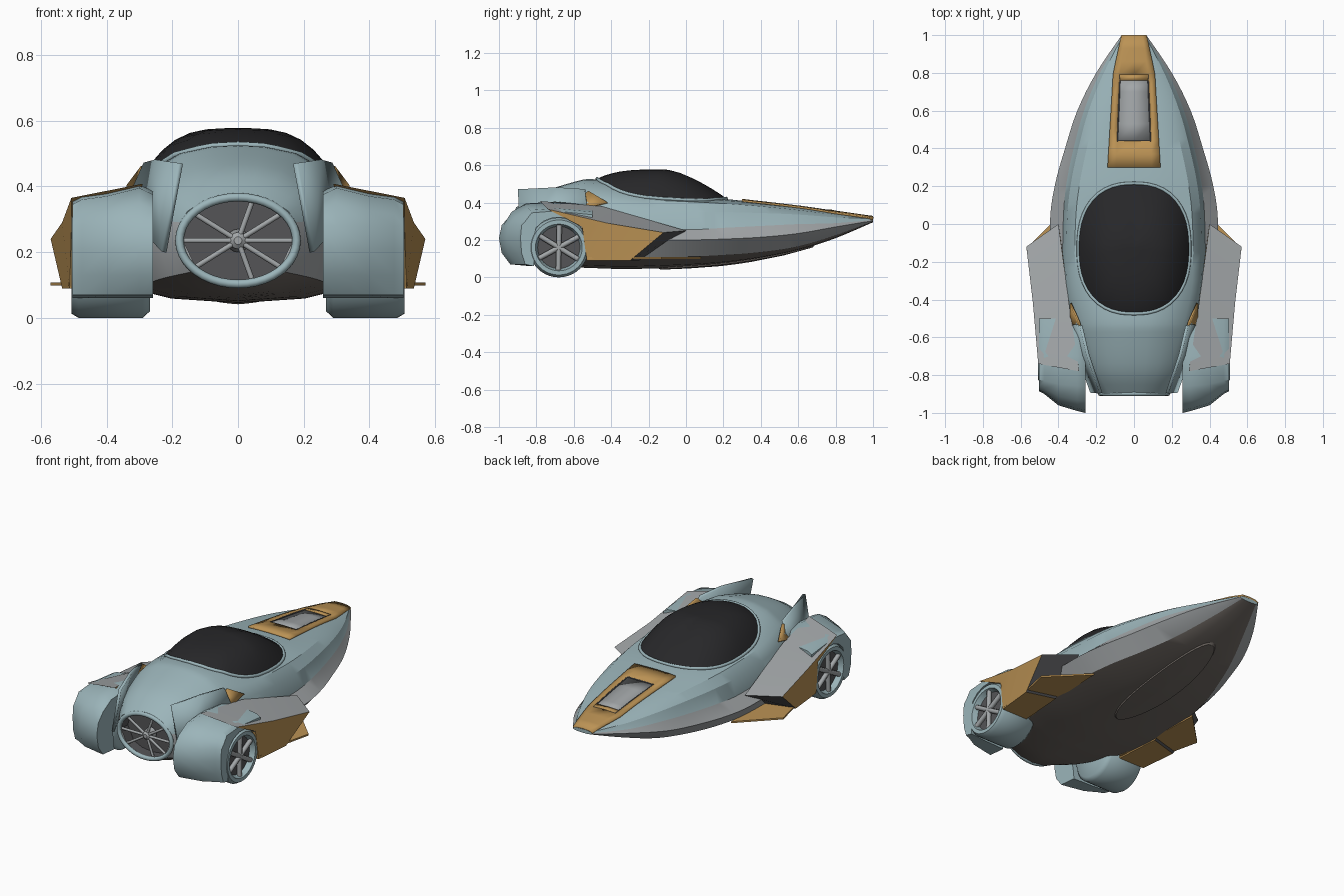
import bpy, bmesh, math
from mathutils import Vector
from mathutils.bvhtree import BVHTree

if "Cube" in bpy.data.objects:
    bpy.data.objects.remove(bpy.data.objects["Cube"])

def material(name, r, g, b):
    m = bpy.data.materials.new(name)
    m.diffuse_color = (r, g, b, 1)
    m.use_nodes = True
    m.node_tree.nodes["Principled BSDF"].inputs["Base Color"].default_value = m.diffuse_color
    return m

TEAL = material("teal_paint", .33, .46, .49)
ORANGE = material("orange_paint", .50, .29, .09)
GLASS = material("dark_glass", .02, .02, .022)
GREY = material("pale_grey", .36, .38, .39)
BROWN = material("underside_brown", .16, .14, .125)
DARK = material("dark_grey", .09, .09, .095)

def finish(name, bm, mats, angle=35, mirror=False, bevel=0, thick=0):
    bmesh.ops.recalc_face_normals(bm, faces=bm.faces)
    me = bpy.data.meshes.new(name)
    bm.to_mesh(me)
    for m in mats:
        me.materials.append(m)
    me.shade_smooth()
    me.set_sharp_from_angle(angle=math.radians(angle))
    ob = bpy.data.objects.new(name, me)
    bpy.context.collection.objects.link(ob)
    if thick:
        mod = ob.modifiers.new("Solidify", 'SOLIDIFY')
        mod.thickness, mod.offset = thick, 0
    if bevel:
        mod = ob.modifiers.new("Bevel", 'BEVEL')
        mod.width, mod.segments, mod.limit_method = bevel, 3, 'ANGLE'
    if mirror:
        ob.modifiers.new("Mirror", 'MIRROR')
    return ob

def loft(rings, mat_of=lambda i, j: 0, caps=(0, 0)):
    """Skin closed rings of points; caps give the end material or None."""
    bm = bmesh.new()
    vs = [[bm.verts.new(p) for p in r] for r in rings]
    n = len(vs[0])
    for i in range(len(vs) - 1):
        for j in range(n):
            k = (j + 1) % n
            bm.faces.new((vs[i][j], vs[i][k], vs[i+1][k], vs[i+1][j])).material_index = mat_of(i, j)
    for ring, cap in ((vs[0], caps[0]), (vs[-1], caps[1])):
        if cap is not None:
            bm.faces.new(ring).material_index = cap
    return bm

def tubes(name, paths, radius, mat, cyclic=False):
    cu = bpy.data.curves.new(name, 'CURVE')
    cu.dimensions, cu.bevel_depth, cu.bevel_resolution = '3D', radius, 2
    cu.use_fill_caps = True
    for pts in paths:
        s = cu.splines.new('POLY')
        s.points.add(len(pts) - 1)
        for p, q in zip(s.points, pts):
            p.co = (*q, 1)
        s.use_cyclic_u = cyclic
    cu.materials.append(mat)
    ob = bpy.data.objects.new(name, cu)
    bpy.context.collection.objects.link(ob)

# Hull: y, keel z, then width/height of chine, widest line, shoulder, deck edge, then top z
SECTIONS = [
    (1.0, .295, .05, .298, .065, .303, .06, .308, .05, .314, .318),
    (.8, .21, .13, .225, .20, .27, .18, .29, .13, .335, .347),
    (.6, .145, .21, .165, .30, .235, .265, .285, .20, .36, .375),
    (.4, .10, .28, .135, .365, .215, .32, .275, .25, .38, .398),
    (.2, .07, .34, .12, .42, .205, .36, .265, .29, .395, .42),
    (0, .055, .37, .11, .445, .20, .375, .255, .31, .405, .43),
    (-.3, .045, .37, .10, .43, .20, .375, .27, .31, .42, .50),
    (-.5, .05, .33, .10, .37, .20, .345, .30, .27, .445, .525),
    (-.6, .055, .29, .10, .32, .20, .31, .33, .24, .44, .51),
    (-.78, .07, .23, .12, .26, .21, .25, .30, .19, .40, .45),
    (-.9, .10, .14, .14, .185, .235, .17, .29, .13, .34, .37)]

def catmull(a, b, c, d, t):
    return .5 * (2*b + (c - a)*t + (2*a - 5*b + 4*c - d)*t*t + (3*b - a - 3*c + d)*t**3)

def hull_ring(s):
    y, zb, wl, zl, wm, zm, ws, zs, wd, zd, zt = s
    half = [(0, zb), (.55*wl, zb + .25*(zl - zb)), (wl, zl), (wm, zm), (ws, zs),
            ((ws + wd)/2 + .012*wd/.3, (zs + zd)/2 + .02*wd/.3), (wd, zd), (.65*wd, zd + .7*(zt - zd)),
            (.3*wd, zd + .95*(zt - zd)), (0, zt)]
    return [(x, y, z) for x, z in half] + [(-x, y, z) for x, z in half[-2:0:-1]]

rings = []
last = len(SECTIONS) - 1
for i in range(last):
    four = [SECTIONS[min(max(i + k, 0), last)] for k in (-1, 0, 1, 2)]
    for t in (0, .25, .5, .75):
        rings.append(hull_ring([catmull(*v, t) for v in zip(*four)]))
rings.append(hull_ring(SECTIONS[-1]))
for y in (-.895, -.83):     # recessed exhaust opening
    rings.append([(x*.9, y, .235 + (z - .235)*.9) for x, _, z in rings[40]])

def hull_mat(i, j):
    k = min(j, 17 - j)
    return 3 if i > 40 else (1 if k < 2 else 2 if k < 4 else 0)

bm = loft(rings, hull_mat, (0, 3))
tree = BVHTree.FromBMesh(bm)
finish("hull", bm, [TEAL, BROWN, GREY, DARK], 28)

def surface(x, y, up=True):
    y = min(y, .995)
    hit = tree.ray_cast(Vector((x, y, 2 if up else -1)), Vector((0, 0, -1 if up else 1)))[0]
    return hit.z if hit else .31

# Canopy: superellipse dome sitting on the hull
def canopy_xy(a, r=1):
    c, s = math.cos(a), math.sin(a)
    k = (abs(c)**2.4 + abs(s)**2.4)**(-1/2.4)
    return .295*r*k*c, -.13 + .345*r*k*s

canopy_rings, rim = [], []
for r in (1, .95, .88, .78, .65, .5, .33, .15, .03):
    ring = []
    for n in range(48):
        a = n*math.tau/48
        ex, ey = canopy_xy(a)
        edge = surface(ex, ey) + .004
        x, y = canopy_xy(a, r)
        z = edge + (.577 - edge)*(1 - r**(3.4 - 1.8*max(0, math.sin(a))))
        ring.append((x, y, max(z, surface(x, y) + .004)))
        if r == 1:
            rim.append((ex, ey, edge))
    canopy_rings.append(ring)
finish("canopy", loft(canopy_rings, caps=(None, 0)), [GLASS], 60)
tubes("canopy_rim", [rim], .009, TEAL, True)

# Nose strip with a framed window, draped over the deck
def strip_w(y):
    return .14 - .06*(y - .3) if y < .8 else .11 - .225*(y - .8)

def draped(name, ys, cols, lift, mat, skip=lambda i, j: False, thick=.012):
    bm = bmesh.new()
    g = [[bm.verts.new((c*strip_w(y), y, surface(c*strip_w(y), y) + lift)) for c in cols] for y in ys]
    for i in range(len(ys) - 1):
        for j in range(len(cols) - 1):
            if not skip(i, j):
                bm.faces.new((g[i][j], g[i][j+1], g[i+1][j+1], g[i+1][j]))
    finish(name, bm, [mat], thick=thick)

draped("nose_strip", [.3, .37, .44, .53, .62, .70, .79, .86, .93, 1], (-1, -.67, 0, .67, 1), .004,
       ORANGE, lambda i, j: 2 <= i < 6 and j in (1, 2))
draped("nose_window", [.44, .53, .62, .70, .76], (-.67, 0, .67), .002, GREY, thick=.004)
draped("nose_window_lip", [.76, .79], (-.67, 0, .67), .006, ORANGE)
frame = [(c*strip_w(y), y, surface(c*strip_w(y), y) + .008)
         for c, y in ((-.67, .44), (.67, .44), (.67, .62), (.67, .79), (-.67, .79), (-.67, .62))]
tubes("nose_window_frame", [frame], .004, DARK, True)

# Long oval belly plate
plate = [(.11*math.cos(a), .27 + .42*math.sin(a)) for a in [n*math.tau/32 for n in range(32)]]
bm = loft([[(x*k, .27 + (y - .27)*k, surface(x*k, .27 + (y - .27)*k, False) - d) for x, y in plate]
           for k, d in ((1, -.003), (.97, .008), (.6, .008), (.2, .008), (.02, .008))], caps=(None, 0))
finish("belly_plate", bm, [BROWN])

# Exhaust: oval ring, spokes and hub
oval = lambda a, k=1: (.178*k*math.cos(a), .235 + .132*k*math.sin(a))
tubes("exhaust_ring", [[(oval(n*math.tau/40)[0], -.898, oval(n*math.tau/40)[1]) for n in range(40)]],
      .013, TEAL, True)
spokes = [[(0, -.885, .235), (oval(a)[0], -.885, oval(a)[1])]
          for a in [math.radians(d) for d in (0, 40, 75, 140, 180, 220, 285, 320)]]
tubes("exhaust_spokes", spokes, .008, GREY)
hub = [[(k*math.cos(n*math.tau/16), y, .235 + k*math.sin(n*math.tau/16)) for n in range(16)]
       for k, y in ((.035, -.84), (.025, -.89), (.012, -.90))]
finish("exhaust_hub", loft(hub), [GREY])

# Rear wheels: turned profile (x, radius) with six spokes
WY, WZ = -.68, .16
prof = [(.268, .02), (.268, .14), (.29, .16), (.485, .16), (.507, .147), (.507, .125), (.475, .113), (.475, .01)]
wheel = [[(x, WY + r*math.cos(n*math.tau/40), WZ + r*math.sin(n*math.tau/40)) for n in range(40)] for x, r in prof]
finish("rear_wheels", loft(wheel, lambda i, j: 1 if i == 6 else 0, (0, 1)), [TEAL, DARK], 50, mirror=True)
paths = [[(s*.488, WY, WZ), (s*.488, WY + .12*math.cos(n*math.tau/6 + .5), WZ + .12*math.sin(n*math.tau/6 + .5))]
         for s in (-1, 1) for n in range(6)]
tubes("wheel_spokes", paths, .014, GREY)

# Wheel pods: arched side profile swept outward, raked at the back
pod = [(-.5, .30), (-.5, .385), (-.7, .405), (-.86, .395), (-.94, .35), (-.985, .28), (-1, .21),
       (-.985, .13), (-.94, .07), (-.83, .06)]
pod += [(WY + .163*math.cos(math.radians(a)), WZ + .163*math.sin(math.radians(a))) for a in range(200, 30, -20)]
pod_rings = []
for x, rake, drop in ((.258, 0, .02), (.30, .01, 0), (.40, .04, .025), (.475, .1, .035), (.503, .115, .05)):
    pod_rings.append([(x, y + rake*min(1, max(0, (-.8 - y)/.2)), z - (drop if z > .34 else 0)) for y, z in pod])
finish("wheel_pods", loft(pod_rings), [TEAL], 40, mirror=True)

# Side scoops: top skin, outer wall, floor and dark intake mouth
scoop = [[(.40, 0, .25), (.57, -.12, .24), (.535, -.30, .09), (.36, -.25, .09)],
         [(.34, -.45, .38), (.535, -.42, .29), (.512, -.53, .09), (.34, -.53, .09)],
         [(.29, -.78, .408), (.507, -.74, .365), (.507, -.555, .27), (.32, -.56, .27)]]
finish("side_scoops", loft(scoop, lambda i, j: (0, 1, 1, 1)[j], (2, 1)), [GREY, ORANGE, DARK], 25, mirror=True)

# Flat blades under the scoops
blade = [(.36, .08), (.57, -.13), (.53, -.30), (.515, -.52), (.33, -.52)]
finish("side_blades", loft([[(x, y, z) for x, y in blade] for z in (.098, .108)]), [ORANGE], mirror=True)

# Tail fins beside the exhaust
fin = [(.175, -.895, .47), (.245, -.69, .48), (.28, -.54, .47), (.325, -.53, .37), (.29, -.70, .27), (.225, -.89, .20)]
bm = bmesh.new()
bm.faces.new([bm.verts.new(p) for p in fin])
bmesh.ops.triangulate(bm, faces=bm.faces)
finish("tail_fins", bm, [TEAL], 30, mirror=True, thick=.016)

# Orange panels between cabin and scoops
bm = bmesh.new()
bm.faces.new([bm.verts.new(p) for p in ((.335, -.42, .40), (.29, -.52, .46), (.27, -.60, .40), (.33, -.57, .36))])
finish("shoulder_vents", bm, [ORANGE], mirror=True, thick=.012)
